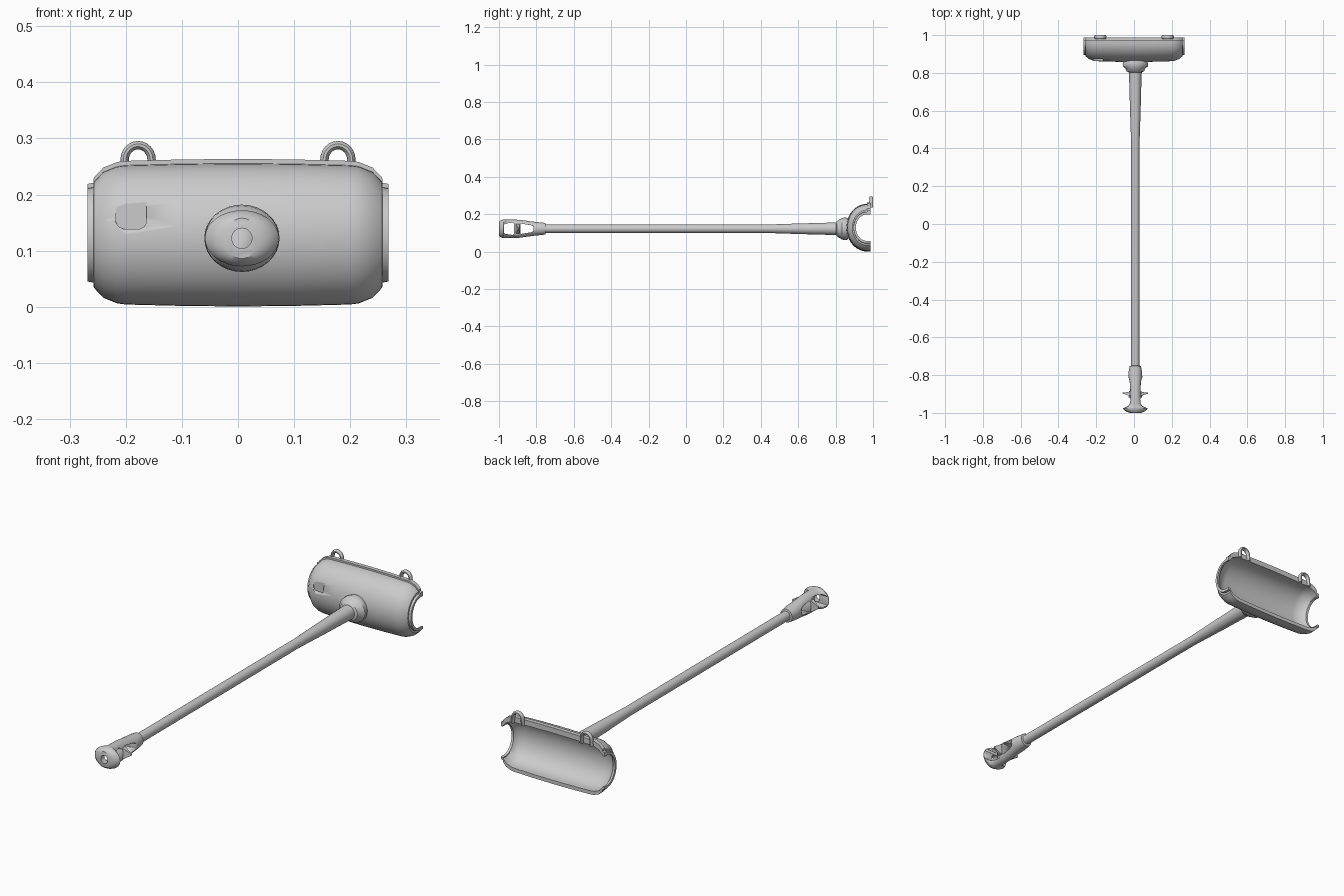
import bpy, bmesh, math
from mathutils import Matrix, Vector

if "Cube" in bpy.data.objects:
    bpy.data.objects.remove(bpy.data.objects["Cube"])

grey = bpy.data.materials.new("light grey")
grey.diffuse_color = (0.6, 0.6, 0.6, 1)
grey.use_nodes = True
grey.node_tree.nodes["Principled BSDF"].inputs["Base Color"].default_value = grey.diffuse_color
AX, AZ = 0.007, 0.122          # handle axis


def finish(name, bm, angle=35):
    bmesh.ops.recalc_face_normals(bm, faces=bm.faces)
    me = bpy.data.meshes.new(name)
    bm.to_mesh(me)
    bm.free()
    ob = bpy.data.objects.new(name, me)
    bpy.context.collection.objects.link(ob)
    me.materials.append(grey)
    bpy.ops.object.select_all(action='DESELECT')
    ob.select_set(True)
    bpy.context.view_layer.objects.active = ob
    bpy.ops.object.shade_smooth_by_angle(angle=math.radians(angle))
    return ob


def loft(name, rings, caps=True):
    bm = bmesh.new()
    vs = [[bm.verts.new(p) for p in r] for r in rings]
    n = len(vs[0])
    for a, b in zip(vs, vs[1:]):
        for i in range(n):
            bm.faces.new((a[i], a[(i + 1) % n], b[(i + 1) % n], b[i]))
    if caps:
        bm.faces.new(vs[0])
        bm.faces.new(vs[-1])
    return finish(name, bm)


def oval(y, hx, hz, n=32):
    return [(AX + hx * math.cos(2 * math.pi * i / n), y,
             AZ + hz * math.sin(2 * math.pi * i / n)) for i in range(n)]


def prism(name, pts, axis, lo, hi):
    """Extrude a 2D outline along x (points y,z) or y (points x,z)."""
    put = (lambda t, p: (t, *p)) if axis == 'x' else (lambda t, p: (p[0], t, p[1]))
    return loft(name, [[put(lo, p) for p in pts], [put(hi, p) for p in pts]])


def cut(ob, cutter):
    m = ob.modifiers.new("cut", 'BOOLEAN')
    m.object = cutter
    m.operation = 'DIFFERENCE'
    m.solver = 'EXACT'
    cutter.hide_render = True
    cutter.hide_set(True)


# Half-pipe shell: C-shaped sections swept along x, narrowing to open ends
CY, CZ, WALL, N = 0.968, 0.128, 0.017, 24


def c_section(x, ry, rz, wall=WALL):
    def arc(a, b):
        return [(x, CY - a * math.cos(t), CZ + b * math.sin(t))
                for t in [math.pi * (i / N - 0.5) for i in range(N + 1)]]
    outer = arc(ry, rz)
    inner = arc(ry - wall, rz - wall)[::-1]
    lip = 0.008
    rim = [(x, CY, CZ + rz + lip), (x, 0.987, CZ + rz + lip),
           (x, 0.987, CZ + rz - wall)]
    foot = [(x, 0.987, CZ - rz + wall), (x, 0.987, CZ - rz)]
    return outer + rim + inner + foot


half = [(0.10, 0.109, 0.1265, WALL), (0.20, 0.106, 0.124, WALL), (0.215, 0.104, 0.122, WALL),
        (0.24, 0.094, 0.112, WALL), (0.257, 0.079, 0.094, 0.017),
        (0.2575, 0.073, 0.085, 0.012), (0.268, 0.072, 0.083, 0.012)]
sections = [(-x, a, b, w) for x, a, b, w in half[::-1]] + [(0, 0.111, 0.1275, WALL)] + half
shell = loft("shell", [c_section(*s) for s in sections])

# Shallow pocket in the shell front, with rounded lower corners
pocket = prism("pocket_cutter", [(-0.217, 0.188), (-0.217, 0.15), (-0.213, 0.143), (-0.205, 0.139),
                                 (-0.175, 0.139), (-0.167, 0.143), (-0.163, 0.15), (-0.163, 0.188)],
               'y', 0.80, 0.8735)
cut(shell, pocket)

# Hanging loops on the top edge
for side, name in ((-1, "left_loop"), (1, "right_loop")):
    cx = side * 0.178
    path = [(-0.026, 0.235)] + [(-0.024 * math.cos(math.pi * i / 12),
                                 0.262 + 0.026 * math.sin(math.pi * i / 12)) for i in range(13)] + [(0.026, 0.235)]
    rings = []
    for i, p in enumerate(path):
        a, b = path[max(i - 1, 0)], path[min(i + 1, len(path) - 1)]
        t = Vector((b[0] - a[0], b[1] - a[1])).normalized()
        rings.append([(cx + p[0] - t.y * 0.0075 * math.cos(k * math.pi / 5), 0.989 + 0.011 * math.sin(k * math.pi / 5),
                       p[1] + t.x * 0.0075 * math.cos(k * math.pi / 5)) for k in range(10)])
    loft(name, rings)

# Socket where the handle meets the shell
loft("socket", [oval(y, a, b) for y, a, b in (
    (0.803, 0.034, 0.034), (0.808, 0.046, 0.042), (0.822, 0.052, 0.05),
    (0.835, 0.066, 0.058), (0.85, 0.067, 0.06), (0.866, 0.058, 0.058))])

# Long handle, widening towards the shell
loft("handle", [oval(y, r, r) for y, r in (
    (-0.78, 0.022), (0.42, 0.022), (0.6, 0.028), (0.78, 0.033), (0.82, 0.035))])

# Grip end: flared cap, slim body and tapering neck
grip = loft("grip_end", [oval(y, a, b) for y, a, b in (
    (-1.0, 0.03, 0.036), (-0.993, 0.048, 0.043), (-0.983, 0.061, 0.048), (-0.975, 0.066, 0.05),
    (-0.97, 0.062, 0.05), (-0.963, 0.045, 0.049), (-0.95, 0.036, 0.049), (-0.89, 0.034, 0.048),
    (-0.84, 0.034, 0.041), (-0.81, 0.037, 0.037), (-0.78, 0.035, 0.034), (-0.752, 0.03, 0.031),
    (-0.75, 0.022, 0.022))])
cut(grip, prism("front_window_cutter", [(-0.968, 0.095), (-0.974, 0.102), (-0.974, 0.142), (-0.968, 0.149),
                                        (-0.926, 0.155), (-0.919, 0.148), (-0.919, 0.096), (-0.926, 0.089)],
                'x', -0.2, 0.2))
cut(grip, prism("rear_window_cutter", [(-0.885, 0.094), (-0.885, 0.15), (-0.83, 0.141),
                                       (-0.815, 0.134), (-0.815, 0.11), (-0.83, 0.103)], 'x', -0.2, 0.2))
cut(grip, loft("bore_cutter", [oval(-1.05, 0.018, 0.018), oval(-0.95, 0.018, 0.018)]))

# Pointed side catches on the grip
for side, name in ((-1, "left_catch"), (1, "right_catch")):
    rings = []
    for dx, hy, hz in ((0.02, 0.013, 0.026), (0.036, 0.01, 0.024), (0.048, 0.006, 0.016), (0.068, 0.003, 0.004)):
        rings.append([(AX + side * dx, -0.9 + (dx - 0.02) * 0.1 + sy * hy, AZ + sz * hz)
                      for sy, sz in ((-1, -1), (1, -1), (1, 1), (-1, 1))])
    loft(name, rings)
